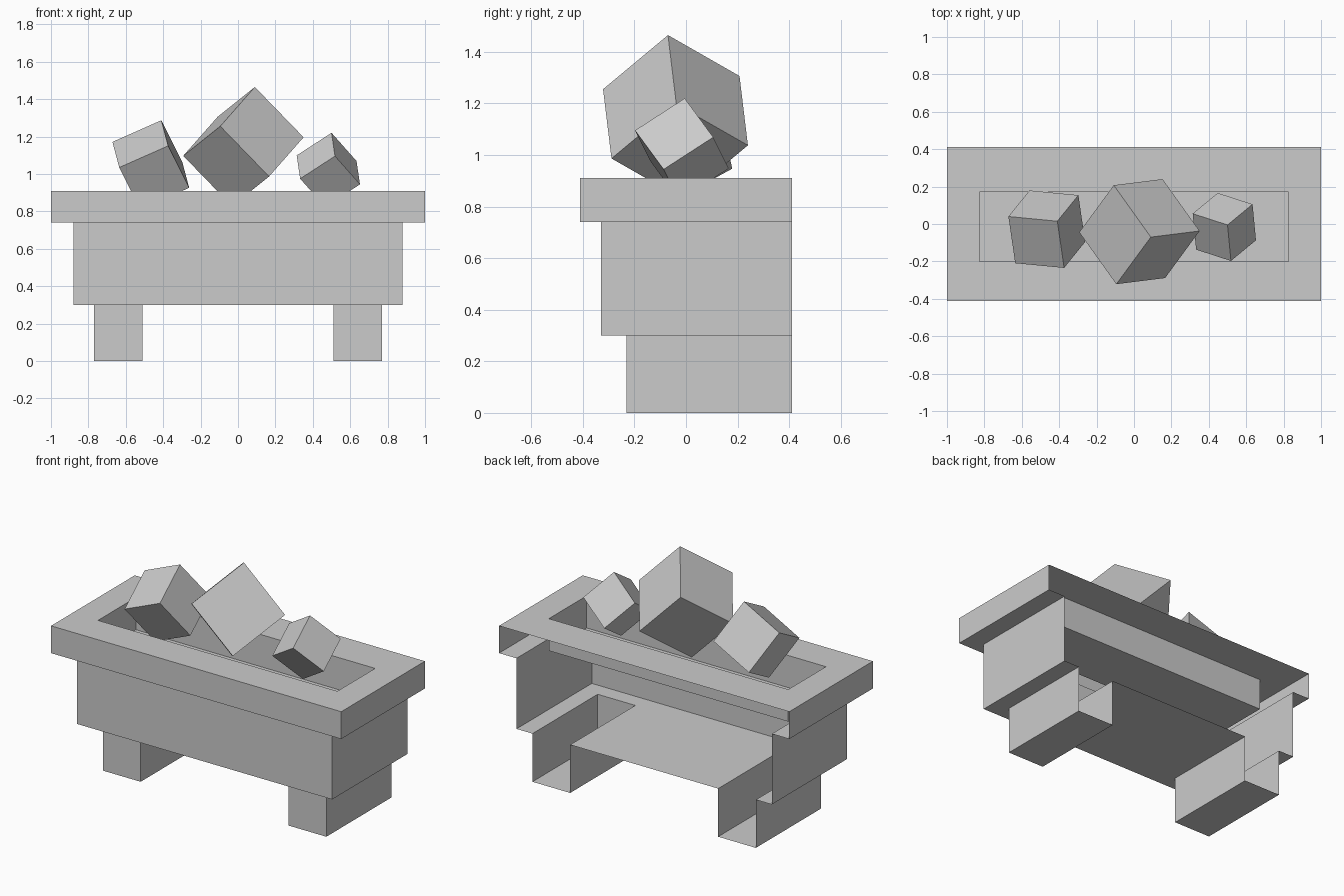
import bpy, bmesh
from mathutils import Vector, Matrix

cube = bpy.data.objects.get("Cube")
if cube:
    bpy.data.objects.remove(cube, do_unlink=True)

grey = bpy.data.materials.new("plain_grey")
grey.use_nodes = True
grey.diffuse_color = (0.6, 0.6, 0.6, 1)
grey.node_tree.nodes["Principled BSDF"].inputs["Base Color"].default_value = grey.diffuse_color


def finish(name, bm):
    mesh = bpy.data.meshes.new(name)
    bm.to_mesh(mesh)
    bm.free()
    mesh.materials.append(grey)
    obj = bpy.data.objects.new(name, mesh)
    bpy.context.collection.objects.link(obj)
    return obj


def open_box(name, low, high, open_sides, inward=False):
    """Thin-walled box with the faces pointing along open_sides removed."""
    bm = bmesh.new()
    bmesh.ops.create_cube(bm, size=1)
    bm.normal_update()
    gone = [f for f in bm.faces
            if any(f.normal.dot(Vector(s)) > 0.9 for s in open_sides)]
    bmesh.ops.delete(bm, geom=gone, context='FACES')
    low, high = Vector(low), Vector(high)
    for v in bm.verts:
        v.co = (low + high) / 2 + v.co * (high - low)
    if inward:
        bmesh.ops.reverse_faces(bm, faces=bm.faces[:])
    return finish(name, bm)


def plate(name, xs, ys, z, holes, up):
    """Flat sheet of rectangular cells, leaving out the listed (column, row) holes."""
    bm = bmesh.new()
    for i in range(len(xs) - 1):
        for j in range(len(ys) - 1):
            if (i, j) in holes:
                continue
            ring = [(xs[i], ys[j]), (xs[i + 1], ys[j]),
                    (xs[i + 1], ys[j + 1]), (xs[i], ys[j + 1])]
            if not up:
                ring.reverse()
            bm.faces.new([bm.verts.new((x, y, z)) for x, y in ring])
    bmesh.ops.remove_doubles(bm, verts=bm.verts[:], dist=0.0001)
    return finish(name, bm)


def tilted_cube(name, top, edge_a, edge_b, size):
    """Cube hanging from its top corner, with two edge directions given."""
    a = Vector(edge_a).normalized()
    b = Vector(edge_b)
    b = (b - a * b.dot(a)).normalized()
    c = a.cross(b)
    if c.z > 0:
        c = -c
    bm = bmesh.new()
    bmesh.ops.create_cube(bm, size=size)
    turn = Matrix((a, b, c)).transposed()
    centre = Vector(top) + (a + b + c) * size / 2
    for v in bm.verts:
        v.co = centre + turn @ v.co
    bmesh.ops.recalc_face_normals(bm, faces=bm.faces[:])
    return finish(name, bm)


UP, DOWN, BACK = (0, 0, 1), (0, 0, -1), (0, 1, 0)
back_y = 0.412
slab_z, top_z, floor_z = 0.74, 0.91, 0.3

# Counter top: side walls, rim around the tray, and underside ledge
open_box("counter_edge", (-1, -back_y, slab_z), (1, back_y, top_z), (UP, DOWN, BACK))
plate("counter_rim", (-1, -0.825, 0.825, 1), (-back_y, -0.2, 0.172, back_y),
      top_z, {(1, 1)}, True)
plate("counter_ledge", (-1, -0.88, 0.88, 1), (-back_y, -0.33, back_y),
      slab_z, {(1, 1)}, False)

# Sunken tray
open_box("tray", (-0.825, -0.2, 0.71), (0.825, 0.172, top_z), (UP,), inward=True)

# Body, open at the back, with a floor cut out over the legs
open_box("body_walls", (-0.88, -0.33, floor_z), (0.88, back_y, slab_z), (UP, DOWN, BACK))
plate("body_floor", (-0.88, -0.77, -0.51, 0.51, 0.77, 0.88), (-0.33, -0.23, back_y),
      floor_z, {(1, 1), (3, 1)}, False)

# Hollow legs
for name, x in (("left_leg", 0.64), ("right_leg", -0.64)):
    open_box(name, (x - 0.13, -0.23, 0), (x + 0.13, back_y, floor_z), (UP, BACK))

# Tumbled cubes in the tray
tilted_cube("large_cube", (0.09, -0.07, 1.465), (-0.2, 0.28, -0.16), (0.26, 0.03, -0.265), 0.376)
tilted_cube("medium_cube", (-0.41, 0.015, 1.287), (-0.26, 0.025, -0.115), (0.04, -0.25, -0.135), 0.287)
tilted_cube("small_cube", (0.5, -0.005, 1.22), (-0.185, 0.06, -0.12), (0.135, 0.11, -0.15), 0.23)
